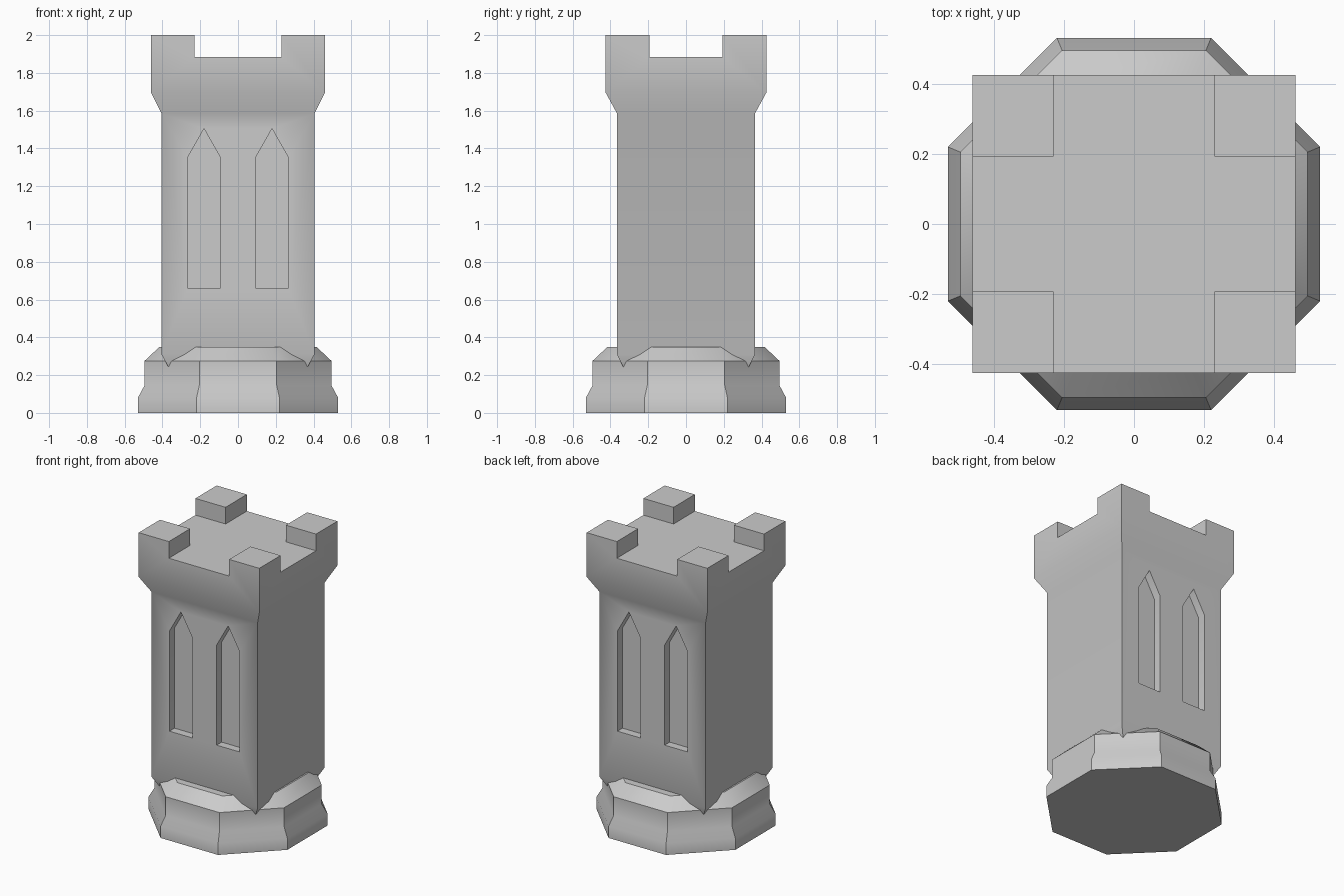
import bpy, bmesh, math

if "Cube" in bpy.data.objects:
    bpy.data.objects.remove(bpy.data.objects["Cube"], do_unlink=True)

stone = bpy.data.materials.new("grey_stone")
stone.use_nodes = True
GREY = (0.6, 0.6, 0.6, 1)
stone.diffuse_color = GREY
stone.node_tree.nodes["Principled BSDF"].inputs["Base Color"].default_value = GREY


def loft(name, rings):
    """Skin a stack of equal-sized point rings into a capped solid."""
    bm = bmesh.new()
    loops = [[bm.verts.new(p) for p in ring] for ring in rings]
    n = len(loops[0])
    for low, high in zip(loops, loops[1:]):
        for i in range(n):
            j = (i + 1) % n
            bm.faces.new((low[i], low[j], high[j], high[i]))
    bm.faces.new(loops[0][::-1])
    bm.faces.new(loops[-1])
    bmesh.ops.recalc_face_normals(bm, faces=bm.faces)
    mesh = bpy.data.meshes.new(name)
    bm.to_mesh(mesh)
    bm.free()
    obj = bpy.data.objects.new(name, mesh)
    bpy.context.collection.objects.link(obj)
    mesh.materials.append(stone)
    return obj


def rectangle(x, y, z):
    return [(-x, -y, z), (x, -y, z), (x, y, z), (-x, y, z)]


def octagon(apothem, z):
    r = apothem / math.cos(math.pi / 8)
    angles = [math.pi / 8 + i * math.pi / 4 for i in range(8)]
    return [(r * math.cos(a), r * math.sin(a), z) for a in angles]


def select_only(obj):
    bpy.ops.object.select_all(action="DESELECT")
    obj.select_set(True)
    bpy.context.view_layer.objects.active = obj


def cut(target, cutter):
    """Subtract the cutter from the target, then discard it."""
    mod = target.modifiers.new("cut", "BOOLEAN")
    mod.operation = "DIFFERENCE"
    mod.solver = "EXACT"
    mod.object = cutter
    select_only(target)
    bpy.ops.object.modifier_apply(modifier=mod.name)
    bpy.data.objects.remove(cutter, do_unlink=True)


# Octagonal plinth with a flared foot and chamfered top
plinth = loft("plinth", [octagon(a, z) for a, z in
                         ((0.53, 0), (0.53, 0.08), (0.495, 0.145),
                          (0.495, 0.275), (0.415, 0.35))])

# Shaft tapering into the plinth and flaring into the battlement
tower = loft("tower", [rectangle(x, y, z) for x, y, z in
                       ((0.345, 0.312, 0.2), (0.405, 0.365, 0.31),
                        (0.405, 0.365, 1.585), (0.46, 0.425, 1.695),
                        (0.46, 0.425, 2))])

# Crossing slots that leave four corner merlons
for x, y in ((0.23, 1), (1, 0.193)):
    cut(tower, loft("slot", [rectangle(x, y, 1.885), rectangle(x, y, 2.1)]))

# Pointed lancet recesses, two on the front and two on the back
WALL, DEPTH, HALF = 0.365, 0.055, 0.0875
for side in (-1, 1):
    for x in (-0.18, 0.18):
        outline = [(x - HALF, 0.66), (x + HALF, 0.66), (x + HALF, 1.35),
                   (x, 1.505), (x - HALF, 1.35)]
        cut(tower, loft("lancet", [[(px, side * y, pz) for px, pz in outline]
                                   for y in (WALL - DEPTH, WALL + 0.03)]))

# Soft flares, crisp corners
for part in (plinth, tower):
    select_only(part)
    bpy.ops.object.shade_smooth_by_angle(angle=math.radians(32))
